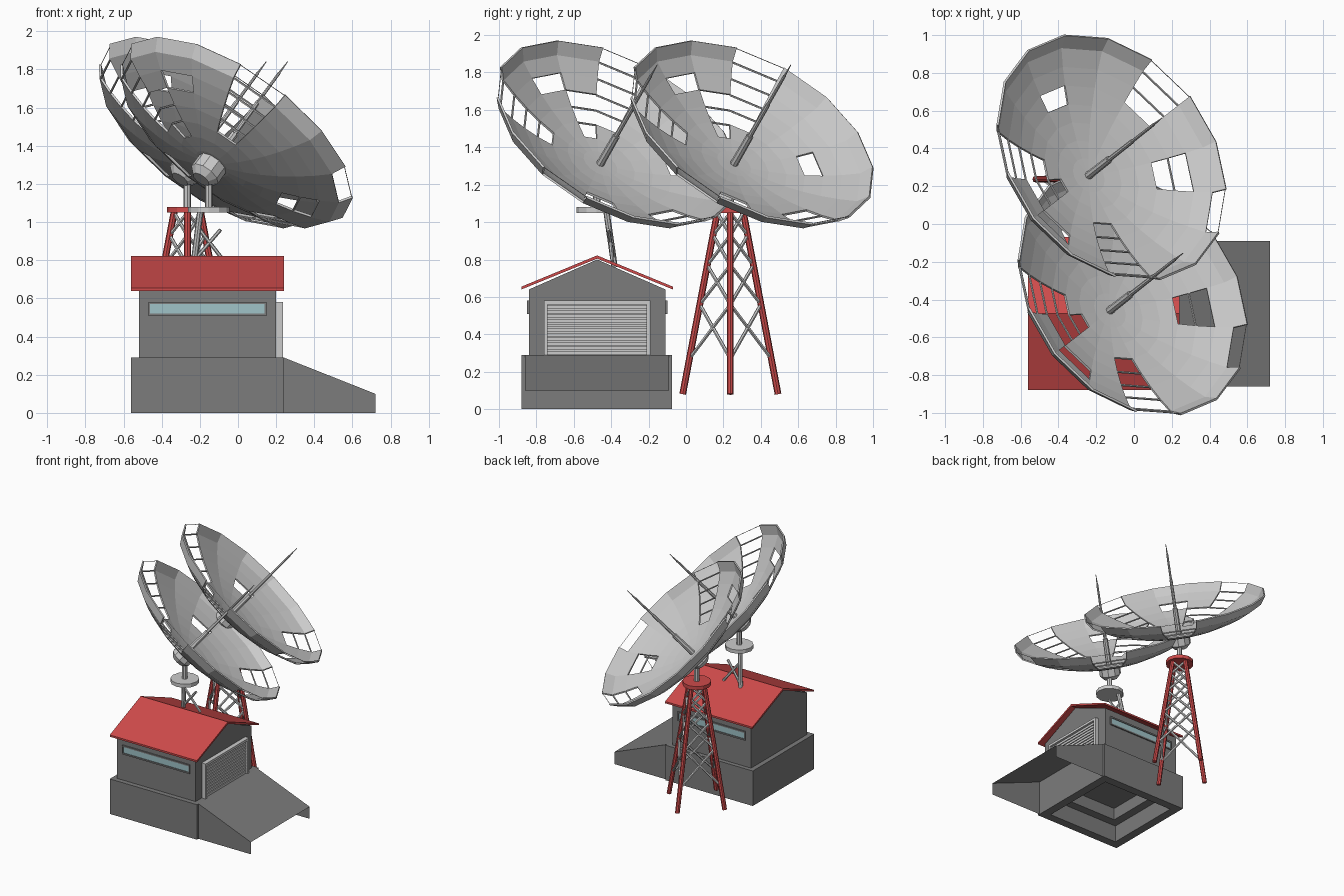
import bpy, bmesh, math
from mathutils import Vector, Matrix

if "Cube" in bpy.data.objects:
    bpy.data.objects.remove(bpy.data.objects["Cube"])


def material(name, rgb):
    m = bpy.data.materials.new(name)
    m.diffuse_color = (*rgb, 1)
    m.use_nodes = True
    m.node_tree.nodes["Principled BSDF"].inputs["Base Color"].default_value = m.diffuse_color
    return m


RED = material("red_paint", (0.62, 0.07, 0.07))
GLASS = material("window_glass", (0.35, 0.55, 0.58))
LIGHT = material("light_metal", (0.6, 0.6, 0.6))
CONCRETE = material("dark_concrete", (0.2, 0.2, 0.2))


def mesh_obj(name, verts, faces, mat=None):
    me = bpy.data.meshes.new(name)
    me.from_pydata([tuple(v) for v in verts], [], faces)
    if mat:
        me.materials.append(mat)
    ob = bpy.data.objects.new(name, me)
    bpy.context.collection.objects.link(ob)
    return ob


def bm_obj(name, bm, mat=None):
    ob = mesh_obj(name, [], [], mat)
    bmesh.ops.recalc_face_normals(bm, faces=bm.faces)
    bm.to_mesh(ob.data)
    bm.free()
    return ob


def add_box(bm, x0, x1, y0, y1, z0, z1):
    m = Matrix.Translation(((x0 + x1) / 2, (y0 + y1) / 2, (z0 + z1) / 2))
    m = m @ Matrix.Diagonal((x1 - x0, y1 - y0, z1 - z0, 1))
    return bmesh.ops.create_cube(bm, size=1, matrix=m)


def box(name, *dims, mat=None):
    bm = bmesh.new()
    add_box(bm, *dims)
    return bm_obj(name, bm, mat)


def add_tube(bm, a, b, r, r2=None, n=8):
    a, b = Vector(a), Vector(b)
    d = b - a
    m = Matrix.Translation((a + b) / 2) @ d.to_track_quat('Z', 'Y').to_matrix().to_4x4()
    bmesh.ops.create_cone(bm, cap_ends=True, segments=n, radius1=r,
                          radius2=r if r2 is None else r2, depth=d.length, matrix=m)


def extrude_x(name, profile, x0, x1, mat=None):
    """Prism from a (y, z) outline."""
    n = len(profile)
    verts = [(x, y, z) for x in (x0, x1) for y, z in profile]
    faces = [list(range(n))[::-1], list(range(n, 2 * n))]
    faces += [(i, (i + 1) % n, n + (i + 1) % n, n + i) for i in range(n)]
    return mesh_obj(name, verts, faces, mat)


# Foundation with a stepped recess underneath
bm = bmesh.new()
add_box(bm, -0.56, 0.24, -0.88, -0.075, 0, 0.29)
bm.normal_update()
bottom = min(bm.faces, key=lambda f: f.calc_center_median().z)
for inset, rise in ((0.1, 0), (0.002, 0.14), (0.1, 0), (0.002, 0.1)):
    bmesh.ops.inset_region(bm, faces=[bottom], thickness=inset)
    bmesh.ops.translate(bm, verts=bottom.verts, vec=(0, 0, rise))
    bm.normal_update()
bm_obj("foundation", bm, CONCRETE)

# Entrance ramp, open below and at the end
ramp = [(x, y, z) for y in (-0.86, -0.09) for x, z in ((0.24, 0), (0.72, 0), (0.72, 0.1), (0.24, 0.29))]
mesh_obj("ramp", ramp, [(0, 1, 2, 3), (7, 6, 5, 4), (3, 2, 6, 7)], CONCRETE)

# Shed walls and gable roof
extrude_x("shed_walls", [(-0.84, 0.29), (-0.11, 0.29), (-0.11, 0.64), (-0.475, 0.8), (-0.84, 0.64)],
          -0.52, 0.2, CONCRETE)
extrude_x("roof", [(-0.88, 0.64), (-0.475, 0.805), (-0.07, 0.64), (-0.07, 0.655), (-0.475, 0.822), (-0.88, 0.655)],
          -0.56, 0.24, RED)

# Roller door with frame and slats
bm = bmesh.new()
for y0, y1, z0, z1 in ((-0.76, -0.74, 0.29, 0.58), (-0.21, -0.19, 0.29, 0.58), (-0.74, -0.21, 0.56, 0.58)):
    add_box(bm, 0.2, 0.235, y0, y1, z0, z1)
bm_obj("door_frame", bm)
bm = bmesh.new()
add_box(bm, 0.2, 0.21, -0.74, -0.21, 0.29, 0.56)
for i in range(11):
    z = 0.292 + i * 0.0244
    add_box(bm, 0.205, 0.222, -0.74, -0.21, z, z + 0.018)
bm_obj("roller_door", bm, LIGHT)

# Strip windows on the two long walls
for side, y, s in (("front", -0.84, -1), ("back", -0.11, 1)):
    bm = bmesh.new()
    for x0, x1, z0, z1 in ((-0.47, 0.15, 0.508, 0.52), (-0.47, 0.15, 0.57, 0.582),
                           (-0.47, -0.46, 0.52, 0.57), (0.14, 0.15, 0.52, 0.57)):
        add_box(bm, x0, x1, min(y, y + s * 0.01), max(y, y + s * 0.01), z0, z1)
    bm_obj(side + "_window_frame", bm, CONCRETE)
    box(side + "_window", -0.46, 0.14, min(y, y + s * 0.004), max(y, y + s * 0.004), 0.52, 0.57, mat=GLASS)

# Dish axes: E1 level, E2 up the face, N pointing direction
N = Vector((0.536, 0.42, 0.73)).normalized()
E1 = Vector((-N.y, N.x, 0)).normalized()
E2 = N.cross(E1)
SEG, RINGS = 16, 8
# Bowl profile (radius, height below rim): shallow sphere of 7 rings plus a steep lip
BR, BA = 1.405, math.radians(28.5)
PROFILE = [(BR * math.sin(BA * i / 7), BR * (1 - math.cos(BA * i / 7)) - 0.235) for i in range(8)] + [(0.713, 0)]
# Missing panels: sector -> (first ring, last ring)
HOLES = {12: (5, 7), 2: (3, 7), 6: (3, 7), 9: (7, 7), 10: (4, 5), 3: (2, 4), 4: (5, 5), 15: (4, 4)}


def dish(tag, c):
    def pt(k, i, push=0.0):
        a = 2 * math.pi * k / SEG
        r, w = PROFILE[i]
        return c + (E1 * math.cos(a) + E2 * math.sin(a)) * r + N * (w - push)

    # Bowl with missing panels
    verts = [pt(0, 0)] + [pt(k, i) for i in range(1, RINGS + 1) for k in range(SEG)]
    idx = lambda k, i: 1 + (i - 1) * SEG + k % SEG
    faces = []
    for k in range(SEG):
        lo, hi = HOLES.get(k, (99, 99))
        for i in range(RINGS):
            if lo <= i <= hi:
                continue
            if i == 0:
                faces.append((0, idx(k, 1), idx(k + 1, 1)))
            else:
                faces.append((idx(k, i), idx(k, i + 1), idx(k + 1, i + 1), idx(k + 1, i)))
    bowl = mesh_obj(tag + "_dish_bowl", verts, faces, LIGHT)
    mod = bowl.modifiers.new("thickness", 'SOLIDIFY')
    mod.thickness, mod.offset = 0.012, -1

    # Bare hoops across the gaps
    bm = bmesh.new()
    for k, (lo, hi) in HOLES.items():
        for i in range(lo + 1, hi + 1):
            add_tube(bm, pt(k, i, 0.006), pt(k + 1, i, 0.006), 0.006, n=5)
        if hi == RINGS - 1:
            add_tube(bm, pt(k, RINGS, 0.006), pt(k + 1, RINGS, 0.006), 0.002, n=4)
    bm_obj(tag + "_dish_hoops", bm)

    # Stepped feed mast
    bm = bmesh.new()
    for a, b, r, r2 in ((-0.24, -0.03, 0.022, 0.02), (-0.03, 0.2, 0.013, 0.012),
                        (0.2, 0.41, 0.009, 0.008), (0.41, 0.49, 0.006, 0.002)):
        add_tube(bm, c + N * a, c + N * b, r, r2)
    bm_obj(tag + "_feed_mast", bm)

    # Hub with chamfered end, and swivel post
    bm = bmesh.new()
    for a, b, r, r2 in ((-0.235, -0.32, 0.084, 0.084), (-0.32, -0.355, 0.084, 0.05)):
        add_tube(bm, c + N * a, c + N * b, r, r2, 10)
    bm_obj(tag + "_hub", bm, LIGHT)
    p = c - N * 0.28
    bm = bmesh.new()
    add_tube(bm, (p.x, p.y, 1.06), (p.x, p.y, 1.24), 0.02)
    bm_obj(tag + "_swivel_post", bm)
    return p


def turntable(tag, p, mat):
    bm = bmesh.new()
    add_tube(bm, (p.x, p.y, 1.05), (p.x, p.y, 1.08), 0.108, n=12)
    bm_obj(tag + "_turntable", bm, mat)


def leg_point(p, ang, z):
    r = 0.255 + (0.07 - 0.255) * (z - 0.08) / 0.97
    return Vector((p.x + r * math.cos(ang), p.y + r * math.sin(ang), z))


C1 = Vector((-0.115, 0.355, 1.483))
rear = dish("rear", C1)
front = dish("front", C1 + Vector((0.112, -0.715, 0)))

# Rear lattice tower
turntable("rear", rear, RED)
angles = [math.pi / 2 * i for i in range(4)]
bm = bmesh.new()
for a in angles:
    add_tube(bm, leg_point(rear, a, 0.08), leg_point(rear, a, 1.06), 0.018)
bm_obj("tower_legs", bm, RED)
bm = bmesh.new()
levels = (0.27, 0.56, 0.77, 0.93, 1.05)
for a in angles:
    b = a + math.pi / 2
    for z0, z1 in zip(levels, levels[1:]):
        add_tube(bm, leg_point(rear, a, z0), leg_point(rear, b, z1), 0.01, n=6)
        add_tube(bm, leg_point(rear, b, z0), leg_point(rear, a, z1), 0.01, n=6)
bm_obj("tower_braces", bm)

# Roof mount with one remaining leg and a crossed brace
turntable("front", front, LIGHT)
bm = bmesh.new()
a, b = math.radians(130), math.radians(45)
add_tube(bm, leg_point(front, a, 0.76), leg_point(front, a, 1.06), 0.017)
bm_obj("roof_mount_leg", bm, LIGHT)
bm = bmesh.new()
add_tube(bm, leg_point(front, a, 0.8), leg_point(front, b, 0.96), 0.01, n=6)
add_tube(bm, leg_point(front, b, 0.79), leg_point(front, a, 0.97), 0.01, n=6)
bm_obj("roof_mount_braces", bm)
